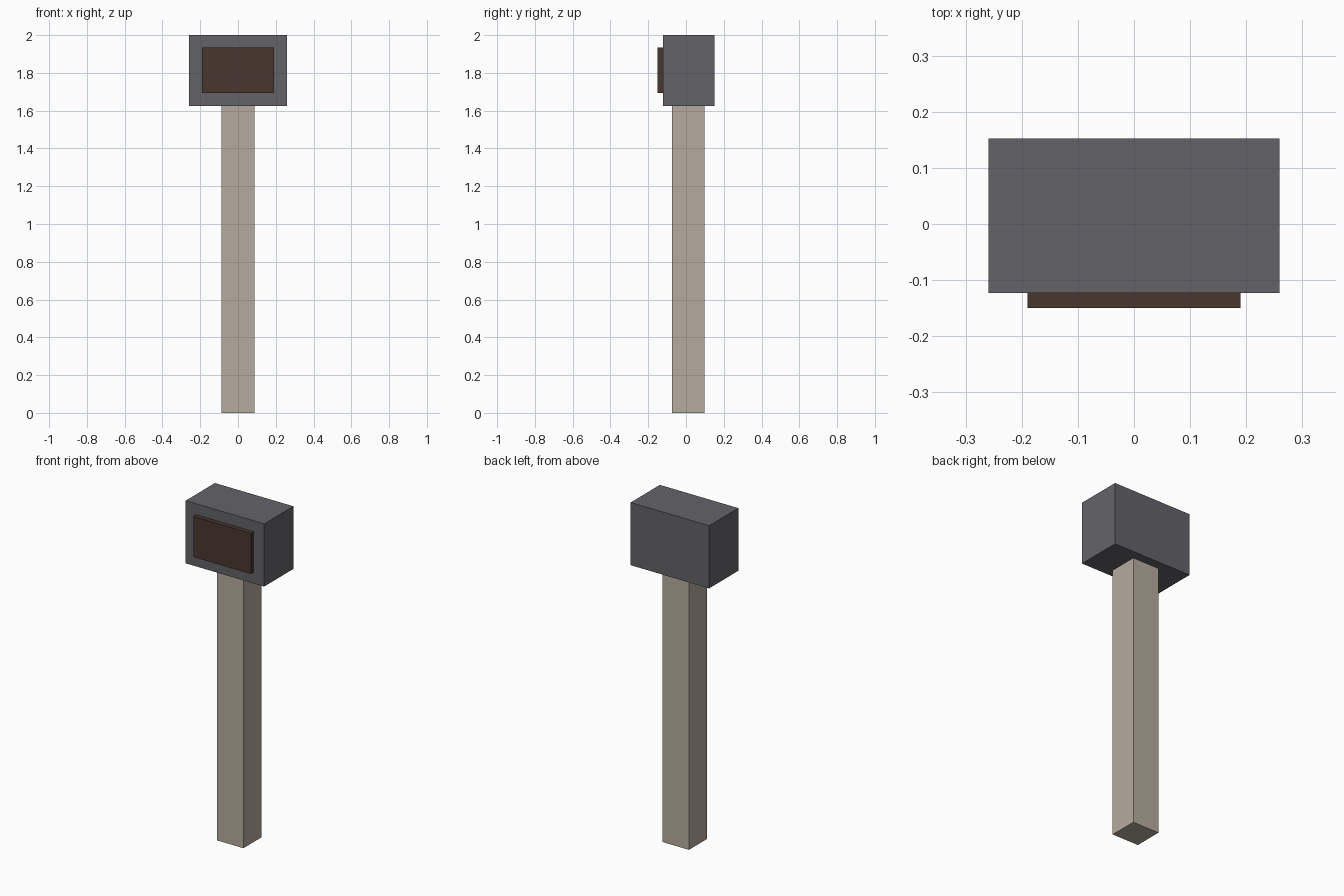
import bpy

if "Cube" in bpy.data.objects:
    bpy.data.objects.remove(bpy.data.objects["Cube"])


def material(name, rgb):
    mat = bpy.data.materials.new(name)
    mat.diffuse_color = (*rgb, 1.0)
    mat.use_nodes = True
    mat.node_tree.nodes["Principled BSDF"].inputs["Base Color"].default_value = mat.diffuse_color
    return mat


def box(name, low, high, mat):
    """Add a box spanning two opposite corners."""
    centre = [(a + b) / 2 for a, b in zip(low, high)]
    bpy.ops.mesh.primitive_cube_add(size=1, location=centre)
    obj = bpy.context.object
    obj.name = name
    obj.scale = [b - a for a, b in zip(low, high)]
    bpy.ops.object.transform_apply(location=False, rotation=False, scale=True)
    obj.data.materials.append(mat)
    return obj


wood = material("pale_wood", (0.46, 0.41, 0.34))
grey = material("dark_grey", (0.127, 0.124, 0.138))
brown = material("dark_brown", (0.068, 0.037, 0.028))

# Square post
box("post", (-0.088, -0.073, 0.0), (0.087, 0.098, 1.626), wood)
# Housing on top of the post
box("head_housing", (-0.259, -0.123, 1.626), (0.259, 0.152, 2.0), grey)
# Raised panel, its back set slightly into the housing front
box("front_panel", (-0.190, -0.150, 1.693), (0.190, -0.115, 1.935), brown)
